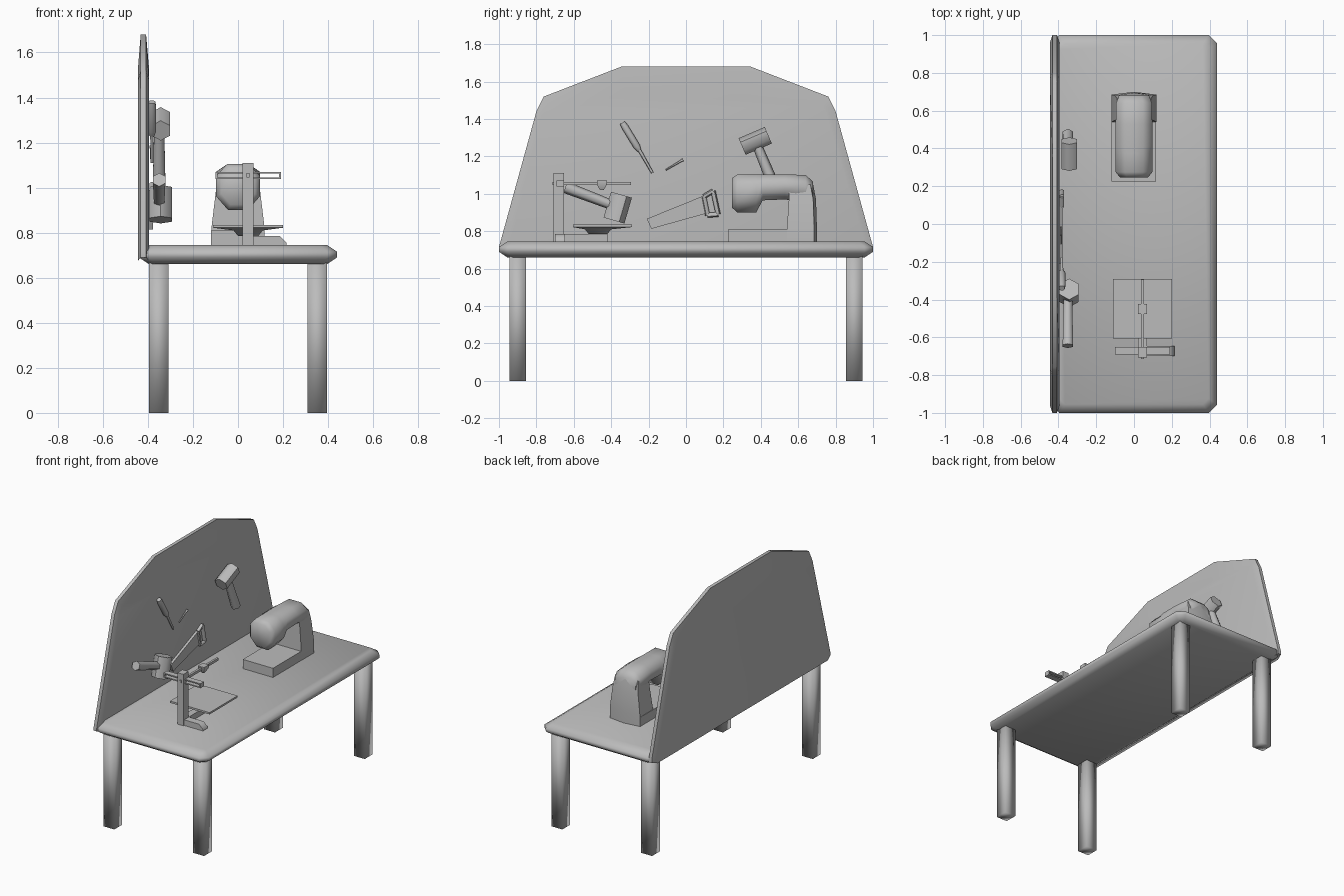
import bpy, math
from mathutils import Vector, Matrix

if "Cube" in bpy.data.objects:
    bpy.data.objects.remove(bpy.data.objects["Cube"])

grey = bpy.data.materials.new("workshop_grey")
grey.diffuse_color = (0.5, 0.5, 0.5, 1)
grey.use_nodes = True
grey.node_tree.nodes["Principled BSDF"].inputs["Base Color"].default_value = grey.diffuse_color


def make(name, verts, faces, angle=60):
    """Mesh object, smooth below the given edge angle."""
    me = bpy.data.meshes.new(name)
    me.from_pydata([tuple(v) for v in verts], [], faces)
    me.materials.append(grey)
    ob = bpy.data.objects.new(name, me)
    bpy.context.collection.objects.link(ob)
    bpy.ops.object.select_all(action='DESELECT')
    ob.select_set(True)
    bpy.context.view_layer.objects.active = ob
    bpy.ops.object.mode_set(mode='EDIT')
    bpy.ops.mesh.select_all(action='SELECT')
    bpy.ops.mesh.normals_make_consistent(inside=False)
    bpy.ops.object.mode_set(mode='OBJECT')
    bpy.ops.object.shade_smooth_by_angle(angle=math.radians(angle))
    return ob


def loft(name, rings, angle=60):
    """Closed skin through rings with equal point counts."""
    n = len(rings[0])
    verts = [p for r in rings for p in r]
    faces = [(k * n + i, k * n + (i + 1) % n, (k + 1) * n + (i + 1) % n, (k + 1) * n + i)
             for k in range(len(rings) - 1) for i in range(n)]
    faces += [tuple(range(n)), tuple(range(len(verts) - n, len(verts)))]
    return make(name, verts, faces, angle)


def rect(x0, x1, y0, y1, z):
    return [(x0, y0, z), (x1, y0, z), (x1, y1, z), (x0, y1, z)]


def box(name, x, y, z, angle=60):
    return loft(name, [rect(*x, *y, z[0]), rect(*x, *y, z[1])], angle)


def octagon(hx, hy, c, z):
    return [(hx - c, -hy, z), (hx, -hy + c, z), (hx, hy - c, z), (hx - c, hy, z),
            (-hx + c, hy, z), (-hx, hy - c, z), (-hx, -hy + c, z), (-hx + c, -hy, z)]


def rod(name, a, b, radii, sides=8, angle=60):
    """Round bar from a to b, radii listed as (position 0..1, radius)."""
    a, b = Vector(a), Vector(b)
    d = (b - a).normalized()
    u = Vector((1, 0, 0))
    u = (u - d * u.dot(d)).normalized()
    v = d.cross(u)
    rings = []
    for t, r in radii:
        c = a.lerp(b, t)
        rings.append([c + r * (math.cos(q) * u + math.sin(q) * v)
                      for q in (2 * math.pi * (i + .5) / sides for i in range(sides))])
    return loft(name, rings, angle)


def plate(name, outline, x0, x1):
    """Flat shape given in (y, z), thick along x."""
    return loft(name, [[(x, y, z) for y, z in outline] for x in (x0, x1)])


# Table top with chamfered rim
loft("table_top", [octagon(.395, .955, .03, .66), octagon(.44, 1, .045, .69),
                   octagon(.44, 1, .045, .715), octagon(.395, .955, .03, .745)])

# Legs
for sx in (-1, 1):
    for sy in (-1, 1):
        cx, cy = .352 * sx, .9 * sy
        box("leg", (cx - .043, cx + .043), (cy - .044, cy + .044), (0, .67), 100)


# Back board with thinned edges
def board_ring(x, half):
    return [(x, y, z) for y, z in half] + [(x, -y, z) for y, z in reversed(half)]


rim = [(1, .69), (1, .715), (.8, 1.44), (.76, 1.52), (.345, 1.68)]
face = [(.955, .675), (.965, .715), (.77, 1.42), (.735, 1.475), (.33, 1.53)]
loft("back_board", [board_ring(-.444, face), board_ring(-.432, rim),
                    board_ring(-.408, rim), board_ring(-.395, face)])

# Sewing machine: bed, column and arm
def pent(hw, y0, y1, tip, z):
    return [(-hw, y0, z), (hw, y0, z), (hw, y1, z), (0, tip, z), (-hw, y1, z)]


box("machine_bed", (-.12, .117), (.225, .68), (.74, .81))
loft("machine_column", [pent(.118, .54, .685, .70, .74), pent(.118, .54, .685, .70, .82),
                        pent(.10, .55, .68, .695, .97), pent(.09, .55, .665, .68, 1.05)])


def arm_ring(y, hw, lo, hi):
    h = hi - lo
    return [(-hw * .45, y, lo), (hw * .45, y, lo), (hw, y, lo + h * .3), (hw, y, hi - h * .25),
            (hw * .5, y, hi), (-hw * .5, y, hi), (-hw, y, hi - h * .25), (-hw, y, lo + h * .3)]


loft("machine_arm", [arm_ring(.247, .075, .925, 1.085), arm_ring(.275, .097, .90, 1.104),
                     arm_ring(.375, .097, .90, 1.104), arm_ring(.41, .097, .965, 1.104),
                     arm_ring(.53, .097, .97, 1.104), arm_ring(.64, .095, .95, 1.10),
                     arm_ring(.68, .08, .96, 1.065)])

# Small bench saw: post, foot, arm, cross bar, slide block, work plate
box("saw_post", (.02, .068), (-.708, -.652), (.74, 1.11))
plate_foot = [(.02, .74), (.215, .74), (.215, .755), (.185, .785), (.02, .785)]
loft("saw_foot", [[(x, y, z) for x, z in plate_foot] for y in (-.7, -.647)])
box("saw_base_bar", (.02, .068), (-.652, -.42), (.74, .785))
box("saw_arm", (.037, .052), (-.715, -.293), (1.046, 1.064))
for z in (1.042, 1.066):
    box("cross_bar_rail", (-.10, .19), (-.692, -.652), (z - .004, z + .004))
for x in (-.096, .186):
    box("cross_bar_end", (x - .004, x + .004), (-.692, -.652), (1.038, 1.07))
loft("slide_block", [rect(.036, .053, -.46, -.44, 1.02), rect(.02, .068, -.477, -.423, 1.05),
                     rect(.02, .068, -.477, -.423, 1.07)])
loft("work_plate", [rect(0, .09, -.52, -.42, .785), rect(-.02, .11, -.54, -.40, .81),
                    rect(-.11, .20, -.605, -.29, .822), rect(-.11, .20, -.605, -.29, .835)])

# Two mallets hung on the board
mallet = [((.30, 1.253), (.44, 1.313), .048, (.38, 1.26), (.475, 1.03)),
          ((-.345, .995), (-.385, .857), .058, (-.37, .93), (-.645, 1.035))]
for p, q, r, h0, h1 in mallet:
    rod("mallet_head", (-.343, *p), (-.343, *q), [(0, r), (1, r)], 6)
    rod("mallet_handle", (-.35, *h0), (-.35, *h1), [(0, .026), (1, .032)], 6)

# Hand saw: blade and open grip made of four bars
plate("hand_saw_blade", [(-.21, .866), (-.185, .813), (.11, .895), (.095, .99)], -.396, -.378)
grip = [(.095, .985), (.145, 1.015), (.172, .89), (.115, .885)]
for i in range(4):
    rod("hand_saw_grip", (-.382, *grip[i]), (-.382, *grip[(i + 1) % 4]), [(0, .013), (1, .013)], 6)

# Screwdriver and nail
rod("screwdriver_handle", (-.382, -.34, 1.38), (-.382, -.25, 1.232),
    [(0, .016), (.15, .02), (.85, .02), (1, .012)])
rod("screwdriver_shaft", (-.382, -.25, 1.235), (-.382, -.18, 1.112), [(0, .009), (1, .007)], 6)
rod("nail", (-.386, -.107, 1.128), (-.386, -.016, 1.182), [(0, .004), (.85, .006), (1, .008)], 6)
